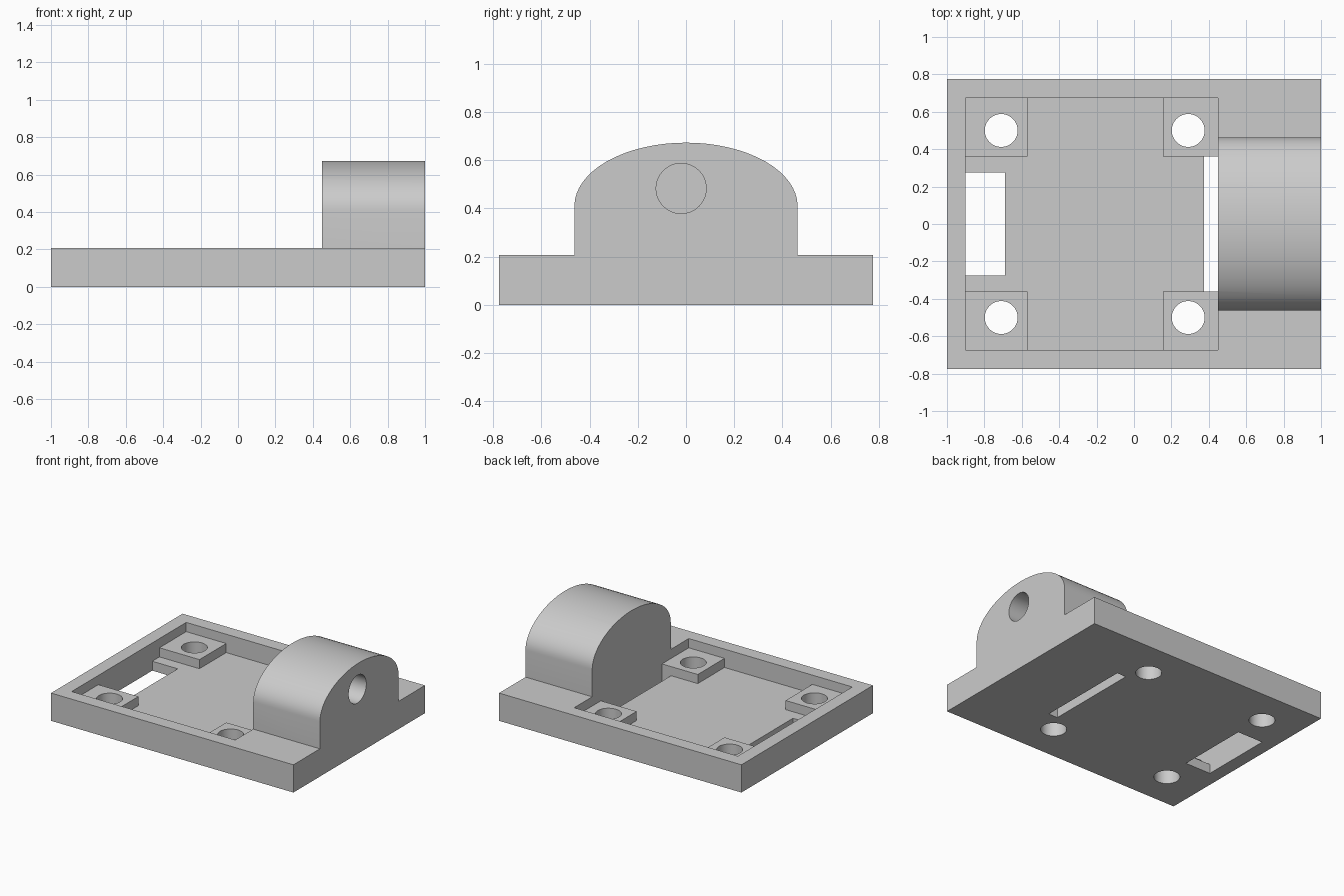
import bpy, math

cube = bpy.data.objects.get("Cube")
if cube:
    bpy.data.objects.remove(cube, do_unlink=True)

grey = bpy.data.materials.new("light_grey")
grey.use_nodes = True
grey.diffuse_color = (0.6, 0.6, 0.6, 1)
grey.node_tree.nodes["Principled BSDF"].inputs["Base Color"].default_value = (0.6, 0.6, 0.6, 1)


def prism(name, profile, x0, x1):
    """Extrude a closed (y, z) profile along x."""
    n = len(profile)
    verts = [(x, y, z) for x in (x0, x1) for y, z in profile]
    faces = [list(range(n))[::-1], list(range(n, 2 * n))]
    faces += [(i, (i + 1) % n, (i + 1) % n + n, i + n) for i in range(n)]
    mesh = bpy.data.meshes.new(name)
    mesh.from_pydata(verts, [], faces)
    mesh.materials.append(grey)
    obj = bpy.data.objects.new(name, mesh)
    bpy.context.collection.objects.link(obj)
    return obj


def box(name, x0, x1, y0, y1, z0, z1):
    return prism(name, [(y0, z0), (y1, z0), (y1, z1), (y0, z1)], x0, x1)


def cylinder(name, location, radius, depth, rotation=(0, 0, 0)):
    bpy.ops.mesh.primitive_cylinder_add(vertices=48, radius=radius, depth=depth,
                                        location=location, rotation=rotation)
    obj = bpy.context.object
    obj.name = name
    obj.data.materials.append(grey)
    return obj


def combine(target, tool, operation):
    """Apply a boolean and discard the tool."""
    tool.hide_render = True
    mod = target.modifiers.new("cut", 'BOOLEAN')
    mod.operation, mod.solver, mod.object = operation, 'EXACT', tool
    bpy.context.view_layer.objects.active = target
    bpy.ops.object.modifier_apply(modifier=mod.name)
    bpy.data.objects.remove(tool, do_unlink=True)


RIM, PAD, FLOOR = 0.207, 0.138, 0.07
X0, X1, Y = -0.9, 0.45, 0.675      # recess extents
PAD_Y = 0.36                       # inner edge of the corner pads

# Base plate
plate = box("mounting_plate", -1, 1, -0.775, 0.775, 0, RIM)

# Domed bearing block with an elliptical top
W, SPRING, RISE, STEPS = 0.463, 0.41, 0.263, 32
dome = [(W * math.cos(math.pi * i / STEPS), SPRING + RISE * math.sin(math.pi * i / STEPS))
        for i in range(STEPS + 1)]
combine(plate, prism("bearing_block", [(-W, 0.03), (W, 0.03)] + dome, X1, 1), 'UNION')

# Recess: pad level, then the cross-shaped floor that leaves four corner pads
combine(plate, box("recess", X0, X1, -Y, Y, PAD, 0.9), 'DIFFERENCE')
combine(plate, box("floor_long", X0, X1, -PAD_Y, PAD_Y, FLOOR, 0.9), 'DIFFERENCE')
combine(plate, box("floor_wide", -0.57, 0.155, -Y, Y, FLOOR, 0.9), 'DIFFERENCE')

# Slots through the floor
combine(plate, box("wide_slot", X0, -0.69, -0.275, 0.275, -0.1, 0.2), 'DIFFERENCE')
combine(plate, box("narrow_slot", 0.375, X1, -PAD_Y, PAD_Y, -0.1, 0.2), 'DIFFERENCE')

# Screw holes through the pads
for x in (-0.71, 0.29):
    for y in (-0.5, 0.5):
        combine(plate, cylinder("screw_hole", (x, y, 0.1), 0.088, 0.6), 'DIFFERENCE')

# Blind bore in the outer face of the block
combine(plate, cylinder("bore", (0.85, -0.02, 0.483), 0.104, 0.7,
                        (0, math.pi / 2, 0)), 'DIFFERENCE')

# Smooth curved surfaces, sharp edges kept
bpy.ops.object.select_all(action='DESELECT')
plate.select_set(True)
bpy.context.view_layer.objects.active = plate
bpy.ops.object.shade_smooth_by_angle(angle=math.radians(25))
